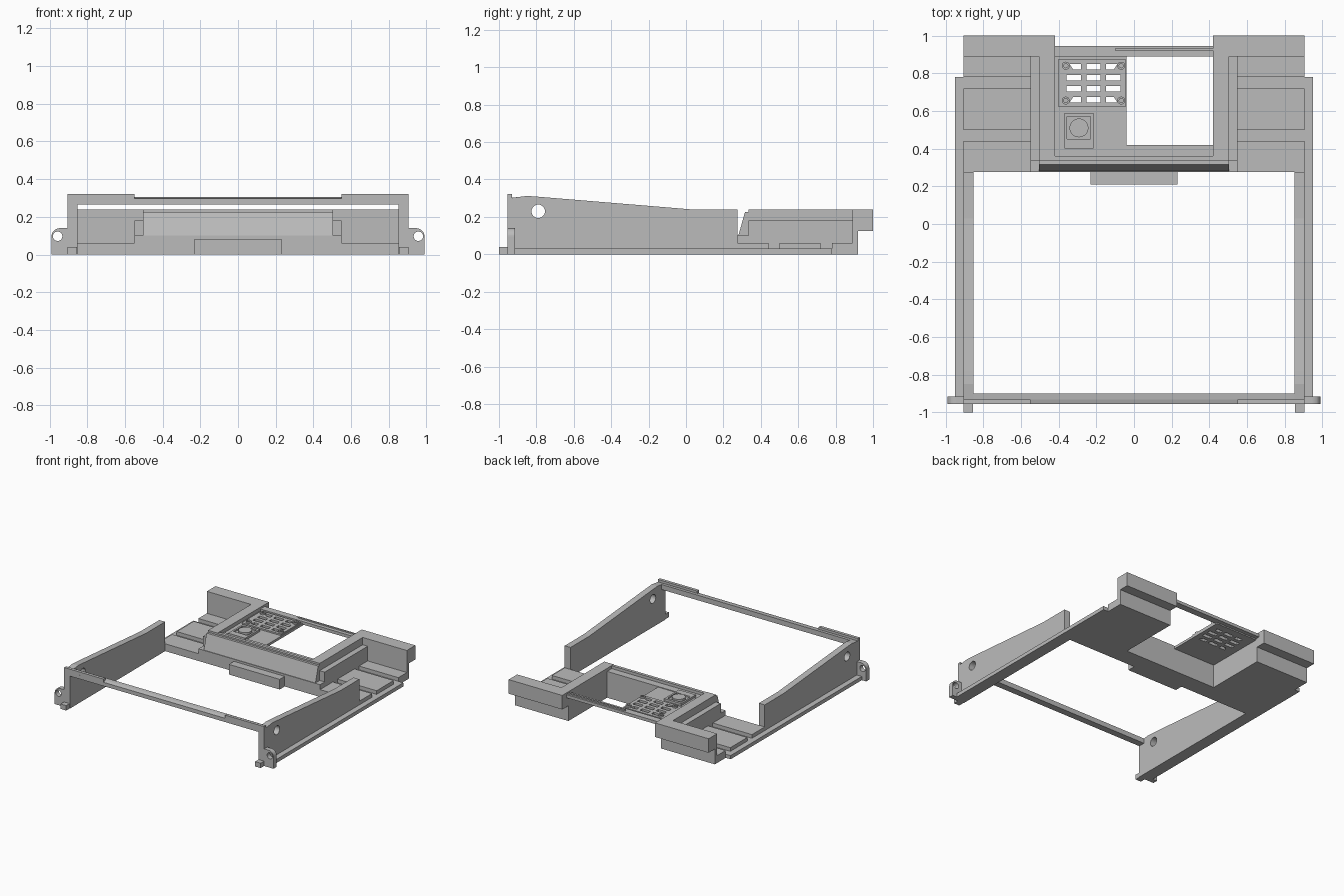
import bpy, bmesh, math
from mathutils import Matrix, Vector

if "Cube" in bpy.data.objects:
    bpy.data.objects.remove(bpy.data.objects["Cube"], do_unlink=True)

grey = bpy.data.materials.new("plain_grey")
grey.use_nodes = True
colour = (0.5, 0.5, 0.5, 1)
grey.diffuse_color = colour
grey.node_tree.nodes["Principled BSDF"].inputs["Base Color"].default_value = colour

# Where a drawn outline's (u, v) and its extrusion direction point
AXES = {"x": ((0, 1, 0), (0, 0, 1), (1, 0, 0)),
        "y": ((1, 0, 0), (0, 0, 1), (0, 1, 0)),
        "z": ((1, 0, 0), (0, 1, 0), (0, 0, 1))}


def finish(name, bm, mirror=False):
    bmesh.ops.recalc_face_normals(bm, faces=bm.faces)
    mesh = bpy.data.meshes.new(name)
    bm.to_mesh(mesh)
    mesh.materials.append(grey)
    sides = (("left_", 1), ("right_", -1)) if mirror else (("", 1),)
    for prefix, sign in sides:
        data = mesh
        if sign < 0:
            bmesh.ops.scale(bm, vec=(-1, 1, 1), verts=bm.verts)
            bmesh.ops.reverse_faces(bm, faces=bm.faces)
            data = mesh.copy()
            bm.to_mesh(data)
        obj = bpy.data.objects.new(prefix + name, data)
        bpy.context.collection.objects.link(obj)
    bm.free()


def prism(name, axis, start, end, loops, mirror=False):
    """Extrude an outline, with further loops as holes, from start to end."""
    u, v, w = (Vector(a) for a in AXES[axis])
    bm = bmesh.new()
    for loop in loops:
        verts = [bm.verts.new(u * a + v * b + w * start) for a, b in loop]
        for i, vert in enumerate(verts):
            bm.edges.new((vert, verts[i - 1]))
    bmesh.ops.triangle_fill(bm, use_beauty=True, edges=bm.edges[:], normal=w)
    top = bmesh.ops.extrude_face_region(bm, geom=bm.faces[:])["geom"]
    moved = [g for g in top if isinstance(g, bmesh.types.BMVert)]
    bmesh.ops.translate(bm, vec=w * (end - start), verts=moved)
    finish(name, bm, mirror)


def box(name, x, y, z, mirror=False):
    bm = bmesh.new()
    size = [b - a for a, b in (x, y, z)]
    centre = [(a + b) / 2 for a, b in (x, y, z)]
    bmesh.ops.create_cube(bm, size=1, matrix=Matrix.Translation(centre) @ Matrix.Diagonal((*size, 1)))
    finish(name, bm, mirror)


def rect(x0, x1, y0, y1):
    return [(x0, y0), (x1, y0), (x1, y1), (x0, y1)]


def circle(cx, cy, r, n=32):
    return [(cx + r * math.cos(math.tau * i / n), cy + r * math.sin(math.tau * i / n)) for i in range(n)]


# Tapering side walls with a round hole
wall = [(-0.955, 0), (0.275, 0), (0.275, 0.24), (0.03, 0.24), (-0.78, 0.307),
        (-0.85, 0.312), (-0.93, 0.302), (-0.93, 0.322), (-0.955, 0.322)]
prism("side_wall", "x", 0.852, 0.905, [wall, circle(-0.79, 0.23, 0.036)], True)
box("side_rail", (0.905, 0.95), (-0.915, 0.78), (0, 0.03), True)
box("front_foot", (0.855, 0.905), (-1, -0.955), (0, 0.04), True)

# Mounting ears with rounded tops
arc = [(0.945 + 0.045 * math.cos(a), 0.095 + 0.045 * math.sin(a))
       for a in (math.pi / 2 * i / 8 for i in range(9))]
prism("mounting_ear", "y", -0.955, -0.915,
      [[(0.905, 0), (0.99, 0)] + arc + [(0.905, 0.14)], circle(0.957, 0.097, 0.025)], True)

# Front crossbar and its raised end lips
prism("front_crossbar", "x", -0.852, 0.852,
      [[(-0.955, 0.265), (-0.9, 0.265), (-0.9, 0.306), (-0.93, 0.303), (-0.955, 0.296)]])
box("crossbar_lip", (0.55, 0.852), (-0.955, -0.93), (0.295, 0.322), True)

# Stepped outer floors of the rear deck
floor = [(0.275, 0), (0.89, 0), (0.89, 0.06), (0.78, 0.06), (0.78, 0.03), (0.72, 0.03), (0.72, 0.06),
         (0.5, 0.06), (0.5, 0.03), (0.44, 0.03), (0.44, 0.06), (0.275, 0.06)]
prism("deck_floor", "x", 0.55, 0.905, [floor], True)
box("deck_wall", (0.42, 0.505), (0.335, 0.89), (0, 0.24), True)
box("deck_wall_step", (0.505, 0.55), (0.335, 0.89), (0, 0.18), True)
box("front_ledge", (0.505, 0.55), (0.275, 0.335), (0, 0.1), True)

# Rear corner blocks overhanging a thin lower wall
prism("rear_block", "x", 0.42, 0.905,
      [[(0.89, 0), (0.92, 0), (0.92, 0.125), (1, 0.125), (1, 0.24), (0.89, 0.24)]], True)

# Slanted front panel and tab
prism("slanted_panel", "x", -0.505, 0.505,
      [[(0.275, 0), (0.335, 0), (0.335, 0.225), (0.315, 0.225), (0.28, 0.1), (0.275, 0.1)]])
prism("panel_back", "x", -0.42, 0.42,
      [[(0.335, 0), (0.42, 0), (0.42, 0.215), (0.36, 0.215), (0.36, 0.238), (0.335, 0.238)]])
box("front_tab", (-0.23, 0.23), (0.21, 0.275), (0, 0.083))

# Rear crossbar
box("rear_crossbar", (-0.42, 0.42), (0.89, 0.945), (0.2, 0.225))
box("rear_crossbar_rib", (-0.1, 0.42), (0.92, 0.93), (0.225, 0.235))

# Tray plate with ventilation slots, clipped beside the screws
slots = []
for col, x in enumerate((-0.32, -0.215, -0.11)):
    for row, y in enumerate((0.66, 0.718, 0.776, 0.834)):
        slot = rect(x - 0.038, x + 0.038, y - 0.015, y + 0.015)
        if col != 1 and row in (0, 3):
            side = -1 if col == 0 else 1
            out = 1 if row == 3 else -1
            slot = [(x - side * 0.038, y - 0.015), (x + side * (0.012 - 0.01 * out), y - 0.015),
                    (x + side * (0.012 + 0.01 * out), y + 0.015), (x - side * 0.038, y + 0.015)]
        slots.append(slot)
prism("tray_plate", "z", 0.19, 0.21, [rect(-0.42, -0.04, 0.36, 0.91)] + slots)
prism("vent_panel", "z", 0.21, 0.222, [rect(-0.4, -0.045, 0.62, 0.875)] + slots)
for x in (-0.362, -0.068):
    for y in (0.655, 0.84):
        prism("vent_screw", "z", 0.222, 0.234, [circle(x, y, 0.021, 20), circle(x, y, 0.011, 20)])

# Framed round button
prism("button_frame", "z", 0.21, 0.228, [rect(-0.37, -0.215, 0.4, 0.59), rect(-0.355, -0.23, 0.45, 0.57)])
box("button_base", (-0.355, -0.23), (0.45, 0.57), (0.205, 0.216))
prism("round_button", "z", 0.216, 0.234, [circle(-0.292, 0.51, 0.05)])
